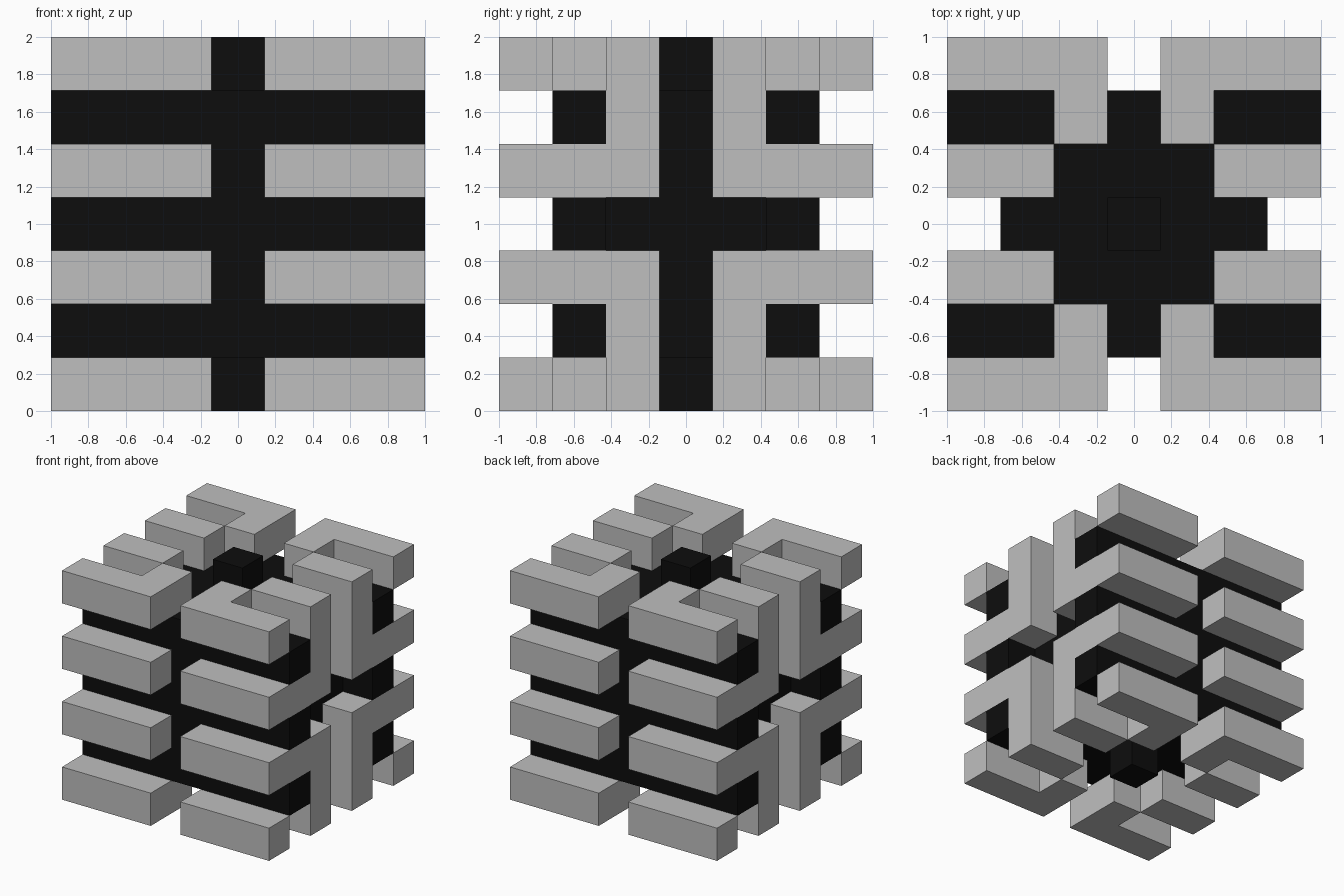
import bpy, bmesh
from itertools import product
from mathutils import Vector

if "Cube" in bpy.data.objects:
    bpy.data.objects.remove(bpy.data.objects["Cube"], do_unlink=True)

U = 2 / 7  # the block is seven cells wide, cells numbered -3..3


def material(name, value):
    m = bpy.data.materials.new(name)
    m.use_nodes = True
    colour = (value, value, value, 1)
    m.diffuse_color = colour
    m.node_tree.nodes["Principled BSDF"].inputs["Base Color"].default_value = colour
    return m


grey = material("light grey", 0.52)
black = material("black", 0.004)


def cells(x, y, z):
    """All cells in three inclusive index ranges."""
    return set(product(*(range(a, b + 1) for a, b in (x, y, z))))


def build(name, filled, mat, mirrored=False):
    """Skin a set of cells with one clean outer shell."""
    bm = bmesh.new()
    for c in filled:
        for axis, sign in product(range(3), (-1, 1)):
            n = [0, 0, 0]
            n[axis] = sign
            if tuple(a + b for a, b in zip(c, n)) in filled:
                continue
            d = Vector(n)
            s, t = Vector((0, 0, 0)), Vector((0, 0, 0))
            s[(axis + 1) % 3] = 1
            t[(axis + 2) % 3] = sign
            corners = (-s - t, s - t, s + t, -s + t)
            bm.faces.new([bm.verts.new((Vector(c) + (d + k) / 2) * U) for k in corners])
    bmesh.ops.remove_doubles(bm, verts=bm.verts[:], dist=1e-4)
    bmesh.ops.dissolve_limit(bm, angle_limit=0.01, verts=bm.verts[:], edges=bm.edges[:])
    bmesh.ops.recalc_face_normals(bm, faces=bm.faces[:])
    mesh = bpy.data.meshes.new(name)
    bm.to_mesh(mesh)
    bm.free()
    mesh.materials.append(mat)
    ob = bpy.data.objects.new(name, mesh)
    ob.location.z = 1
    bpy.context.collection.objects.link(ob)
    if mirrored:
        mod = ob.modifiers.new("eight corners", 'MIRROR')
        mod.use_axis = (True, True, True)
        mod.use_mirror_merge = False
    return ob


# Black core with a stub on top and bottom
core = cells((-2, 2), (-2, 2), (-2, 2)) | {(0, 0, 3), (0, 0, -3)}
# Six black rails along x, showing at both ends
for y, z in product((-2, 2), (-2, 0, 2)):
    core |= cells((-3, 3), (y, y), (z, z))
build("core", core, black)

# Hooked bar on the upper and lower rims of each corner
build("rim_hooks", cells((1, 3), (3, 3), (3, 3)) | {(1, 2, 3)}, grey, True)

# Winding bar: in along the top, down the side, forward, then across the front
winding = (cells((2, 3), (1, 1), (3, 3)) | cells((3, 3), (1, 1), (1, 3))
           | cells((3, 3), (1, 3), (1, 1)) | cells((1, 3), (3, 3), (1, 1)))
build("winding_bars", winding, grey, True)
